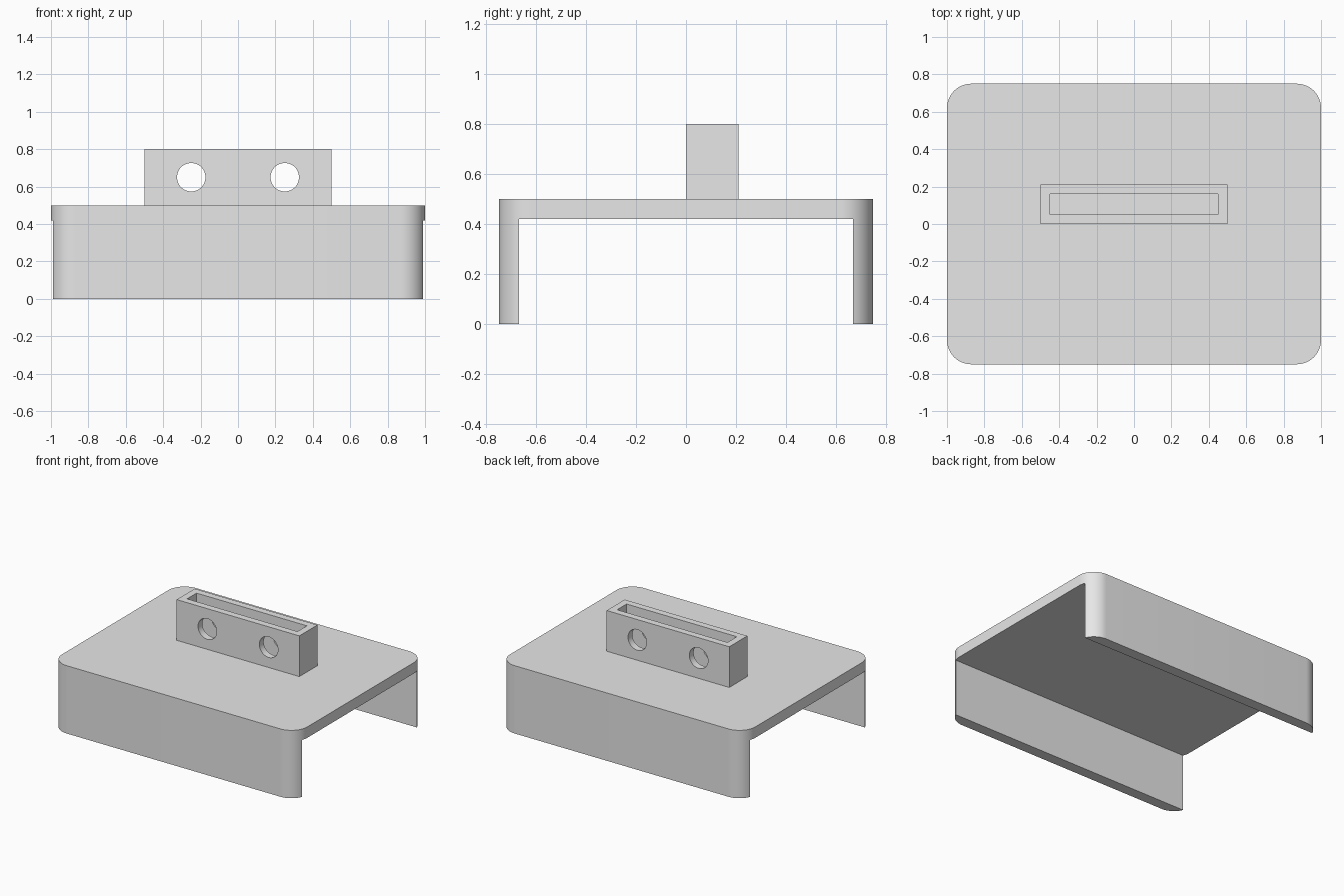
import bpy, bmesh, math
from mathutils import Matrix

if "Cube" in bpy.data.objects:
    bpy.data.objects.remove(bpy.data.objects["Cube"], do_unlink=True)

grey = bpy.data.materials.new("plain grey")
grey.use_nodes = True
grey.diffuse_color = (0.8, 0.8, 0.8, 1)
grey.node_tree.nodes["Principled BSDF"].inputs["Base Color"].default_value = (0.8, 0.8, 0.8, 1)


def finish(bm, name):
    mesh = bpy.data.meshes.new(name)
    bm.to_mesh(mesh)
    bm.free()
    mesh.materials.append(grey)
    obj = bpy.data.objects.new(name, mesh)
    bpy.context.collection.objects.link(obj)
    return obj


def box(name, low, high, corner=0.0):
    """Box between two corners, with optionally rounded vertical edges."""
    bm = bmesh.new()
    size = [b - a for a, b in zip(low, high)]
    mid = [(a + b) / 2 for a, b in zip(low, high)]
    bmesh.ops.create_cube(bm, size=1, matrix=Matrix.Translation(mid) @ Matrix.Diagonal((*size, 1)))
    if corner:
        upright = [e for e in bm.edges if abs(e.verts[0].co.z - e.verts[1].co.z) > 0.01]
        bmesh.ops.bevel(bm, geom=upright, offset=corner, segments=16, profile=0.5, affect='EDGES')
    return finish(bm, name)


def rod(name, x, y, z, radius, depth):
    """Cylinder along y."""
    bm = bmesh.new()
    place = Matrix.Translation((x, y, z)) @ Matrix.Rotation(math.pi / 2, 4, 'X')
    bmesh.ops.create_cone(bm, cap_ends=True, segments=64, radius1=radius, radius2=radius,
                          depth=depth, matrix=place)
    return finish(bm, name)


def activate(obj):
    bpy.ops.object.select_all(action='DESELECT')
    obj.select_set(True)
    bpy.context.view_layer.objects.active = obj


def cut(obj, cutter):
    """Subtract the cutter for good, then remove it."""
    activate(obj)
    mod = obj.modifiers.new("cut", 'BOOLEAN')
    mod.operation = 'DIFFERENCE'
    mod.solver = 'EXACT'
    mod.object = cutter
    bpy.ops.object.modifier_apply(modifier=mod.name)
    bpy.data.objects.remove(cutter, do_unlink=True)


# Rounded cover with an open channel running from side to side underneath
cover = box("cover", (-1, -0.75, 0), (1, 0.75, 0.5), corner=0.13)
cut(cover, box("channel_cutter", (-1.2, -0.67, -0.2), (1.2, 0.67, 0.42)))

# Open-topped holder on the cover, with two round holes right through
holder = box("holder", (-0.5, 0, 0.5), (0.5, 0.21, 0.8))
cut(holder, box("slot_cutter", (-0.45, 0.05, 0.4), (0.45, 0.16, 0.9)))
for x in (-0.25, 0.25):
    cut(holder, rod("hole_cutter", x, 0.1, 0.65, 0.076, 0.6))

for obj in (cover, holder):
    activate(obj)
    bpy.ops.object.shade_smooth_by_angle(angle=math.radians(30))
